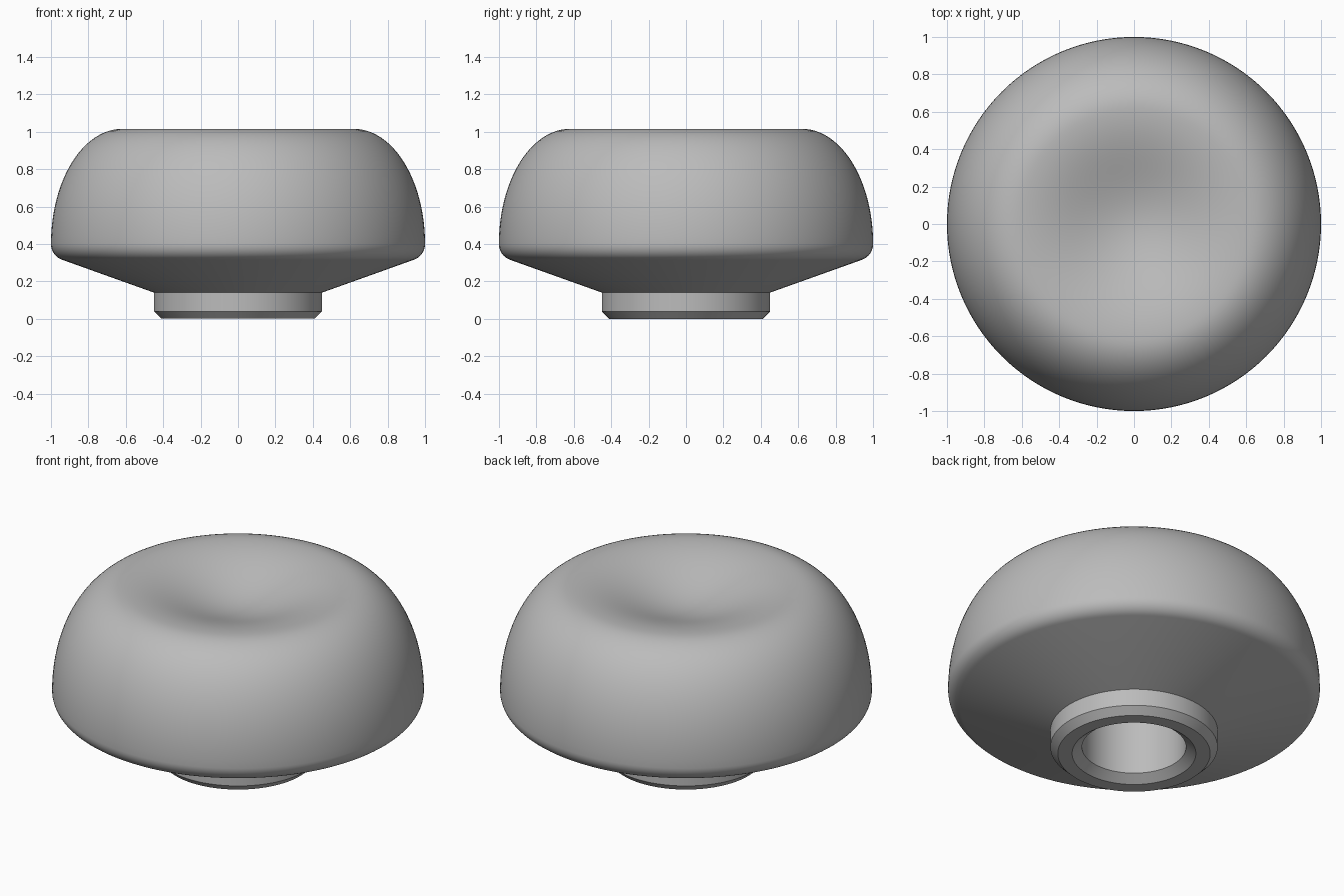
import bpy, bmesh, math

cube = bpy.data.objects.get("Cube")
if cube:
    bpy.data.objects.remove(cube, do_unlink=True)

grey = bpy.data.materials.new("mid grey")
grey.use_nodes = True
colour = (0.5, 0.5, 0.5, 1)
grey.diffuse_color = colour
grey.node_tree.nodes["Principled BSDF"].inputs["Base Color"].default_value = colour


def finish(bm, name):
    bmesh.ops.recalc_face_normals(bm, faces=bm.faces)
    mesh = bpy.data.meshes.new(name)
    bm.to_mesh(mesh)
    bm.free()
    mesh.materials.append(grey)
    obj = bpy.data.objects.new(name, mesh)
    bpy.context.collection.objects.link(obj)
    bpy.ops.object.select_all(action='DESELECT')
    obj.select_set(True)
    bpy.context.view_layer.objects.active = obj
    bpy.ops.object.shade_smooth_by_angle(angle=math.radians(30))
    return obj


def arc(cx, cz, rx, rz, start, end, steps):
    angles = [math.radians(start + (end - start) * i / steps) for i in range(steps + 1)]
    return [(cx + rx * math.cos(a), cz + rz * math.sin(a)) for a in angles]


TOP, RIM, DISH = 1.015, 0.62, 0.13
BORE, FLAT, STEP, BORE_TOP = 0.28, 0.2, 0.23, 0.7

# Knob profile: finger dish, dome, rounded lower edge, cone, collar and bore
dish = [(RIM * i / 24, TOP - DISH * (1 + math.cos(math.pi * i / 24)) / 2) for i in range(24)]
dome = arc(RIM, 0.4, 1 - RIM, TOP - 0.4, 90, 0, 24)
lower_edge = arc(0.91, 0.4, 0.09, 0.09, 0, -71, 10)[1:]
collar = [(0.45, 0.14), (0.45, 0.04), (0.41, 0)]
bore = [(0.333, 0), (BORE, 0.04), (BORE, BORE_TOP), (0, BORE_TOP)]

bm = bmesh.new()
verts = [bm.verts.new((r, 0, z)) for r, z in dish + dome + lower_edge + collar + bore]
edges = [bm.edges.new(pair) for pair in zip(verts, verts[1:])]
bmesh.ops.spin(bm, geom=verts + edges, cent=(0, 0, 0), axis=(0, 0, 1),
               angle=math.tau, steps=128, use_duplicate=False)
bmesh.ops.remove_doubles(bm, verts=bm.verts, dist=1e-4)
finish(bm, "knob_body")

# Flat key that turns the upper bore into a D-shaped shaft socket
bm = bmesh.new()
reach = BORE + 0.01
half = math.degrees(math.acos(FLAT / reach))
outline = arc(0, 0, reach, reach, -half, half, 24)
face = bm.faces.new([bm.verts.new((x, y, STEP)) for x, y in outline])
extruded = bmesh.ops.extrude_face_region(bm, geom=[face], use_keep_orig=True)
top_verts = [v for v in extruded["geom"] if isinstance(v, bmesh.types.BMVert)]
bmesh.ops.translate(bm, verts=top_verts, vec=(0, 0, BORE_TOP + 0.01 - STEP))
finish(bm, "shaft_flat")
